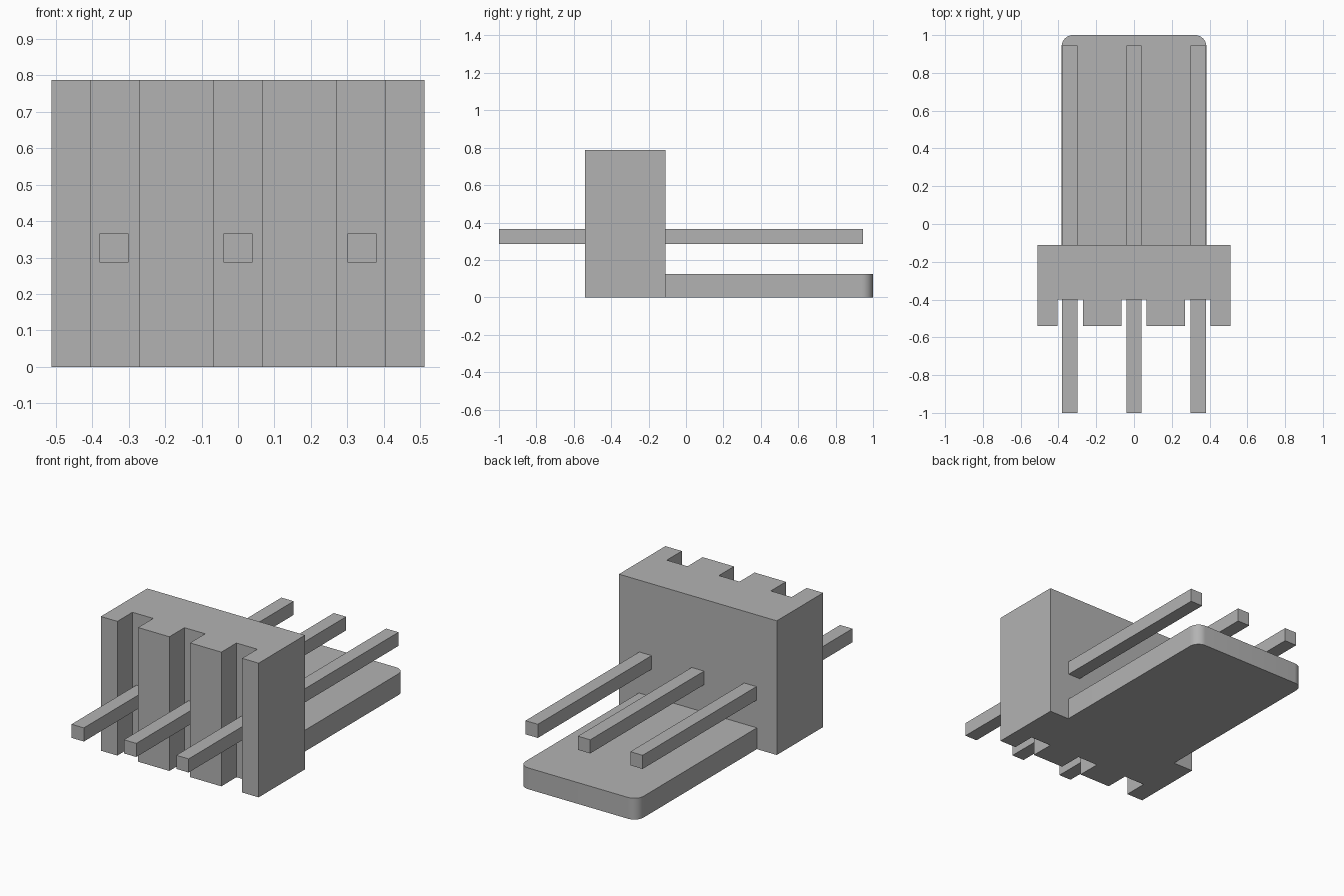
import bpy, bmesh, math

cube = bpy.data.objects.get("Cube")
if cube:
    bpy.data.objects.remove(cube, do_unlink=True)

grey = bpy.data.materials.new("plain grey")
grey.use_nodes = True
colour = (0.45, 0.45, 0.45, 1)
grey.diffuse_color = colour
grey.node_tree.nodes["Principled BSDF"].inputs["Base Color"].default_value = colour


def extrude_outline(name, outline, z0, z1):
    """Raise a counter-clockwise xy outline from z0 to z1."""
    bm = bmesh.new()
    base = bm.faces.new([bm.verts.new((x, y, z0)) for x, y in outline])
    top = bmesh.ops.extrude_face_region(bm, geom=[base], use_keep_orig=True)["geom"]
    raised = [v for v in top if isinstance(v, bmesh.types.BMVert)]
    bmesh.ops.translate(bm, verts=raised, vec=(0, 0, z1 - z0))
    bmesh.ops.recalc_face_normals(bm, faces=bm.faces[:])
    mesh = bpy.data.meshes.new(name)
    bm.to_mesh(mesh)
    bm.free()
    mesh.materials.append(grey)
    obj = bpy.data.objects.new(name, mesh)
    bpy.context.collection.objects.link(obj)
    return obj


# Housing: block with three full-height slots in the front
front, slot_back, back, half_width = -0.54, -0.40, -0.11, 0.512
outline = [(-half_width, front)]
for left, right in ((-0.405, -0.27), (-0.067, 0.067), (0.27, 0.405)):
    outline += [(left, front), (left, slot_back), (right, slot_back), (right, front)]
outline += [(half_width, front), (half_width, back), (-half_width, back)]
extrude_outline("housing", outline, 0, 0.787)

# Locking tab: flat tongue with two rounded rear corners
w, r, steps = 0.383, 0.06, 10
tab = [(-w, back), (w, back)]
for cx, start in ((w - r, 0), (r - w, math.pi / 2)):
    for i in range(steps + 1):
        a = start + i * math.pi / 2 / steps
        tab.append((cx + r * math.cos(a), 1 - r + r * math.sin(a)))
tongue = extrude_outline("locking_tab", tab, 0, 0.125)
bpy.context.view_layer.objects.active = tongue
tongue.select_set(True)
bpy.ops.object.shade_smooth_by_angle(angle=math.radians(30))

# Square pins running through the housing
h = 0.04
for name, x in (("right_pin", -0.34), ("middle_pin", 0), ("left_pin", 0.34)):
    extrude_outline(name, [(x - h, -1), (x + h, -1), (x + h, 0.945), (x - h, 0.945)],
                    0.286, 0.366)
